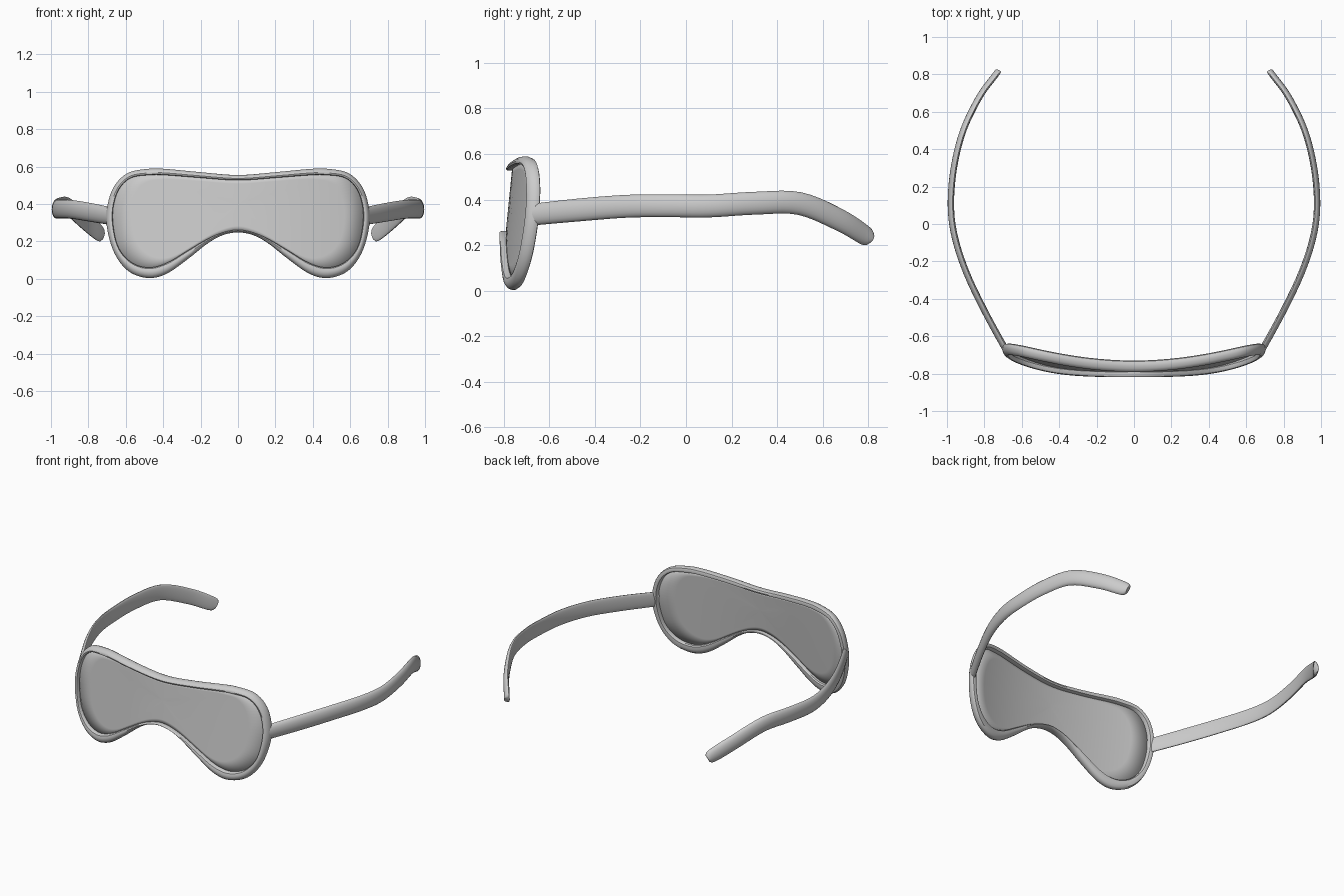
import bpy, bmesh, math
from mathutils import Vector

cube = bpy.data.objects.get("Cube")
if cube:
    bpy.data.objects.remove(cube, do_unlink=True)

grey = bpy.data.materials.new("light grey")
grey.use_nodes = True
colour = (0.6, 0.6, 0.6, 1)
grey.diffuse_color = colour
grey.node_tree.nodes["Principled BSDF"].inputs["Base Color"].default_value = colour


def spline(points, steps, closed):
    """Smooth curve through points of any dimension."""
    n = len(points)
    pick = lambda i: points[i % n] if closed else points[max(0, min(n - 1, i))]
    out = []
    for i in range(n if closed else n - 1):
        a, b, c, d = (pick(i + k) for k in (-1, 0, 1, 2))
        for s in range(steps):
            t = s / steps
            out.append([q + t / 2 * (r - p + t * (2 * p - 5 * q + 4 * r - w
                        + t * (3 * (q - r) + w - p)))
                        for p, q, r, w in zip(a, b, c, d)])
    if not closed:
        out.append(list(points[-1]))
    return out


def loft(name, rings, closed=False, caps=False, angle=40):
    """Skin a row of equal rings into one smooth object."""
    bm = bmesh.new()
    rows = [[bm.verts.new(p) for p in ring] for ring in rings]
    n = len(rows[0])
    for i in range(len(rows) if closed else len(rows) - 1):
        a, b = rows[i], rows[(i + 1) % len(rows)]
        for j in range(n):
            k = (j + 1) % n
            bm.faces.new((a[j], a[k], b[k], b[j]))
    if caps:
        bm.faces.new(rows[0])
        bm.faces.new(rows[-1])
    bmesh.ops.recalc_face_normals(bm, faces=bm.faces)
    mesh = bpy.data.meshes.new(name)
    bm.to_mesh(mesh)
    bm.free()
    mesh.materials.append(grey)
    obj = bpy.data.objects.new(name, mesh)
    bpy.context.collection.objects.link(obj)
    bpy.ops.object.select_all(action='DESELECT')
    obj.select_set(True)
    bpy.context.view_layer.objects.active = obj
    bpy.ops.object.shade_smooth_by_angle(angle=math.radians(angle))
    return obj


def face_surface(x, z, depth):
    """Curved, slightly tilted surface that carries the frame and lens."""
    return Vector((x, -.785 + .225 * x * x + .1 * (z - .29) + depth, z))


# Half outline of the frame: outer x, z and inner x, z
half = [(0, .555, 0, .527), (.2, .57, .2, .54), (.38, .587, .38, .554),
        (.48, .588, .47, .555), (.59, .565, .57, .54), (.665, .49, .635, .48),
        (.7, .38, .667, .38), (.7, .27, .665, .27), (.66, .135, .635, .16),
        (.585, .04, .565, .085), (.48, .004, .475, .06), (.38, .028, .38, .085),
        (.265, .108, .27, .15), (.165, .187, .17, .209), (.085, .232, .085, .246),
        (0, .248, 0, .262)]
mirrored = [(-a, b, -c, d) for a, b, c, d in reversed(half[1:-1])]
outline = spline(half + mirrored, 5, True)

# Rounded frame section: across (inner to outer) and depth
section = [(0, -.018), (.1, -.027), (.35, -.03), (.65, -.026), (.9, -.014),
           (1, 0), (1, .012), (.85, .024), (.45, .03), (.12, .028), (0, .02)]
loft("goggle_frame",
     [[face_surface(c + (a - c) * t, d + (b - d) * t, v) for t, v in section]
      for a, b, c, d in outline], closed=True)

# Lens, built as rings that shrink to a small centre
centre_z = .4
lens = loft("lens",
            [[face_surface(c * s, centre_z + (d - centre_z) * s, 0)
              for a, b, c, d in outline]
             for s in (1.01, .85, .7, .55, .4, .25, .1, .01)], caps=False)
bm = bmesh.new()
bm.from_mesh(lens.data)
edges = [e for e in bm.edges if e.is_boundary and all(abs(v.co.x) < .05 for v in e.verts)
         and all(abs(v.co.z - centre_z) < .01 for v in e.verts)]
bmesh.ops.holes_fill(bm, edges=edges)
bmesh.ops.recalc_face_normals(bm, faces=bm.faces)
bm.to_mesh(lens.data)
bm.free()
solid = lens.modifiers.new("thickness", 'SOLIDIFY')
solid.thickness = .006
solid.offset = 0

# Side arms: x, y, z and height along the path
arm_path = [(.68, -.68, .334, .095), (.795, -.47, .355, .1), (.895, -.26, .371, .1),
            (.957, -.07, .373, .1), (.978, .1, .372, .1), (.962, .3, .384, .1),
            (.912, .5, .383, .1), (.825, .68, .31, .098), (.745, .79, .243, .088),
            (.728, .813, .228, .05)]


def arm(name, side):
    path = spline(arm_path, 5, False)
    rings = []
    for i, (x, y, z, height) in enumerate(path):
        before, after = path[max(0, i - 1)], path[min(len(path) - 1, i + 1)]
        tangent = (Vector(after[:3]) - Vector(before[:3])).normalized()
        out = tangent.cross(Vector((0, 0, 1))).normalized()
        up = out.cross(tangent)
        ring = []
        # Domed outer side, nearly flat inner side
        for j in range(20):
            angle = math.tau * j / 20
            bulge = math.cos(angle)
            bulge *= .026 if bulge > 0 else .008
            p = Vector((x, y, z)) + out * (bulge - .008) + up * math.sin(angle) * height / 2
            ring.append(Vector((p.x * side, p.y, p.z)))
        rings.append(ring)
    return loft(name, rings, caps=True, angle=50)


arm("left_arm", 1)
arm("right_arm", -1)
